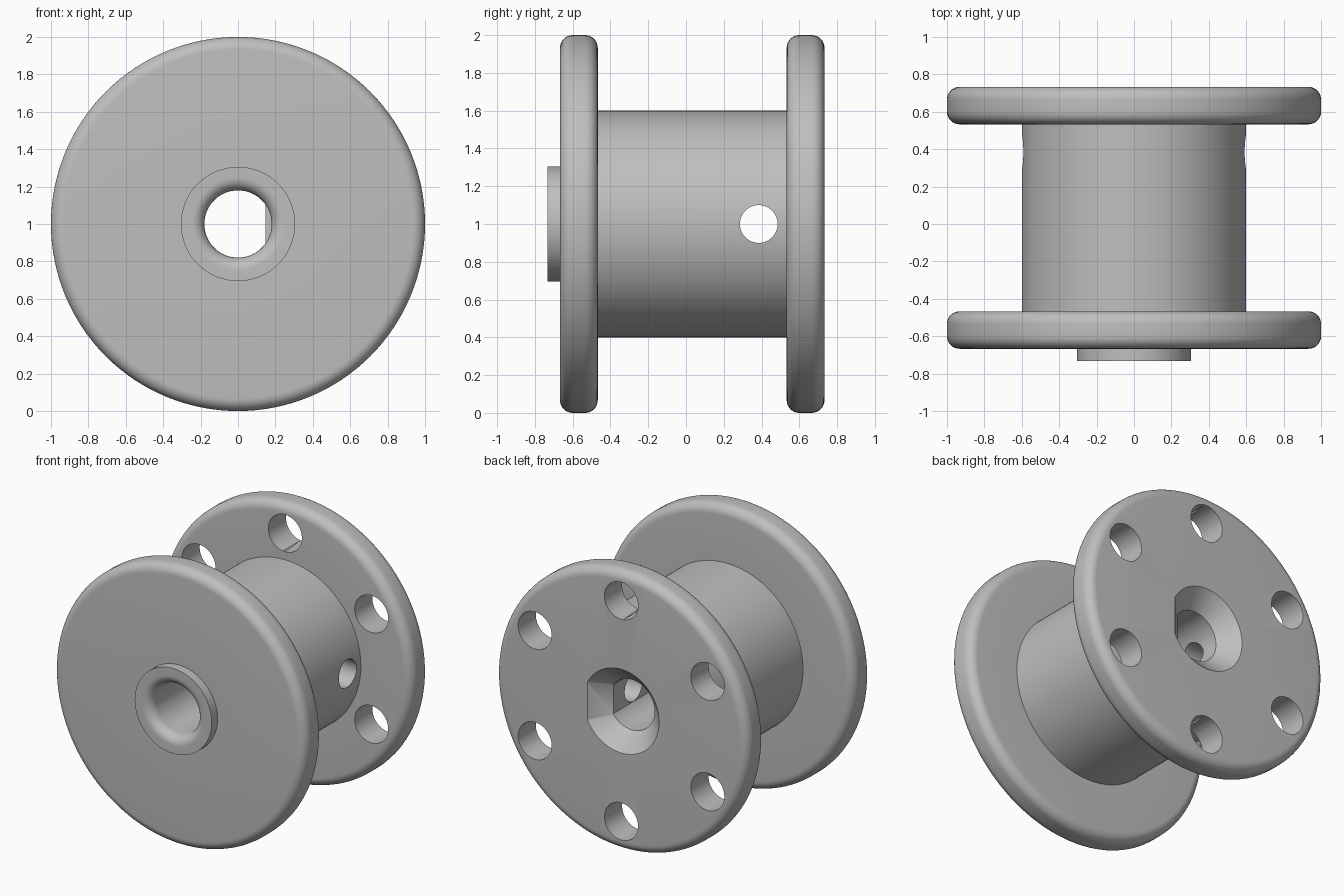
import bpy, bmesh
from math import pi, sin, cos, acos
from mathutils import Matrix, Vector

cube = bpy.data.objects.get("Cube")
if cube:
    bpy.data.objects.remove(cube, do_unlink=True)

SEG = 128
FILLET = 0.067
BORE = 0.18

grey = bpy.data.materials.new("plain_grey")
grey.use_nodes = True
colour = (0.52, 0.52, 0.52, 1)
grey.diffuse_color = colour
grey.node_tree.nodes["Principled BSDF"].inputs["Base Color"].default_value = colour


def make_object(name, bm):
    bmesh.ops.recalc_face_normals(bm, faces=bm.faces)
    mesh = bpy.data.meshes.new(name)
    bm.to_mesh(mesh)
    bm.free()
    mesh.materials.append(grey)
    obj = bpy.data.objects.new(name, mesh)
    bpy.context.collection.objects.link(obj)
    return obj


def arc(r, y, start, steps=8):
    """Quarter fillet in (radius, y), turning anticlockwise from start."""
    return [(r + FILLET * cos(start + pi / 2 * i / steps),
             y + FILLET * sin(start + pi / 2 * i / steps)) for i in range(steps + 1)]


def flange(y0, y1):
    """Outer rim of a disc with both edges rounded."""
    rim = 1 - FILLET
    return arc(rim, y0 + FILLET, -pi / 2) + arc(rim, y1 - FILLET, 0)


def revolve(name, profile):
    bm = bmesh.new()
    rings = []
    for r, y in profile:
        if r == 0:
            rings.append([bm.verts.new((0, y, 1))])
        else:
            rings.append([bm.verts.new((r * cos(2 * pi * i / SEG), y,
                                        1 + r * sin(2 * pi * i / SEG))) for i in range(SEG)])
    for a, b in zip(rings, rings[1:]):
        for i in range(SEG):
            j = (i + 1) % SEG
            corners = [a[i % len(a)], a[j % len(a)], b[j % len(b)], b[i % len(b)]]
            bm.faces.new(list(dict.fromkeys(corners)))
    return make_object(name, bm)


def d_shaped_cutter(sections):
    """Loft through (y, radius, flat distance) sections, flat towards +x."""
    bm = bmesh.new()
    rings = []
    for y, r, flat in sections:
        a0 = acos(flat / r)
        angles = [a0 + (2 * pi - 2 * a0) * i / SEG for i in range(SEG + 1)]
        rings.append([bm.verts.new((r * cos(a), y, 1 + r * sin(a))) for a in angles])
    for a, b in zip(rings, rings[1:]):
        for i in range(len(a)):
            j = (i + 1) % len(a)
            bm.faces.new((a[i], a[j], b[j], b[i]))
    bm.faces.new(rings[0])
    bm.faces.new(rings[-1])
    return make_object("bore_cutter", bm)


def round_cutter(name, centre, radius, depth, axis):
    bm = bmesh.new()
    turn = Vector((0, 0, 1)).rotation_difference(Vector(axis)).to_matrix().to_4x4()
    bmesh.ops.create_cone(bm, cap_ends=True, segments=48, radius1=radius, radius2=radius,
                          depth=depth, matrix=Matrix.Translation(centre) @ turn)
    return make_object(name, bm)


# Spool: blind front bore, boss, front flange, core, back flange
profile = [(0, 0), (BORE, 0)]
profile += [(r, y) for r, y in reversed(arc(BORE + FILLET, -0.733 + FILLET, pi))]
# the arc runs from the bore wall to the boss face
profile = profile[:2] + arc(BORE + FILLET, -0.733 + FILLET, pi)
profile += [(0.305, -0.733), (0.305, -0.667)]
profile += flange(-0.667, -0.467)
profile += [(0.6, -0.467), (0.6, 0.533)]
profile += flange(0.533, 0.733)
profile += [(0, 0.733)]
spool = revolve("spool", profile)

# Flatted shaft bore with a countersunk mouth
cutters = [d_shaped_cutter([(-0.02, BORE - 0.0005, 0.147), (0.613, BORE, 0.147),
                            (0.753, 0.32, 0.287)])]
# Cross hole through the core
cutters.append(round_cutter("cross_hole_cutter", (0, 0.385, 1), 0.1, 1.6, (1, 0, 0)))
# Ring of holes in the back flange
for k in range(6):
    a = pi / 6 + k * pi / 3
    centre = (0.79 * cos(a), 0.633, 1 + 0.79 * sin(a))
    cutters.append(round_cutter("flange_hole_cutter", centre, 0.133, 0.3, (0, 1, 0)))

bpy.context.view_layer.objects.active = spool
for cutter in cutters:
    cutter.hide_render = True
    mod = spool.modifiers.new("cut", 'BOOLEAN')
    mod.operation = 'DIFFERENCE'
    mod.solver = 'EXACT'
    mod.object = cutter
    bpy.ops.object.modifier_apply(modifier=mod.name)
    bpy.data.objects.remove(cutter, do_unlink=True)

# Smooth shading with crisp machined edges
bpy.ops.object.select_all(action='DESELECT')
spool.select_set(True)
bpy.ops.object.shade_smooth_by_angle(angle=0.5)
